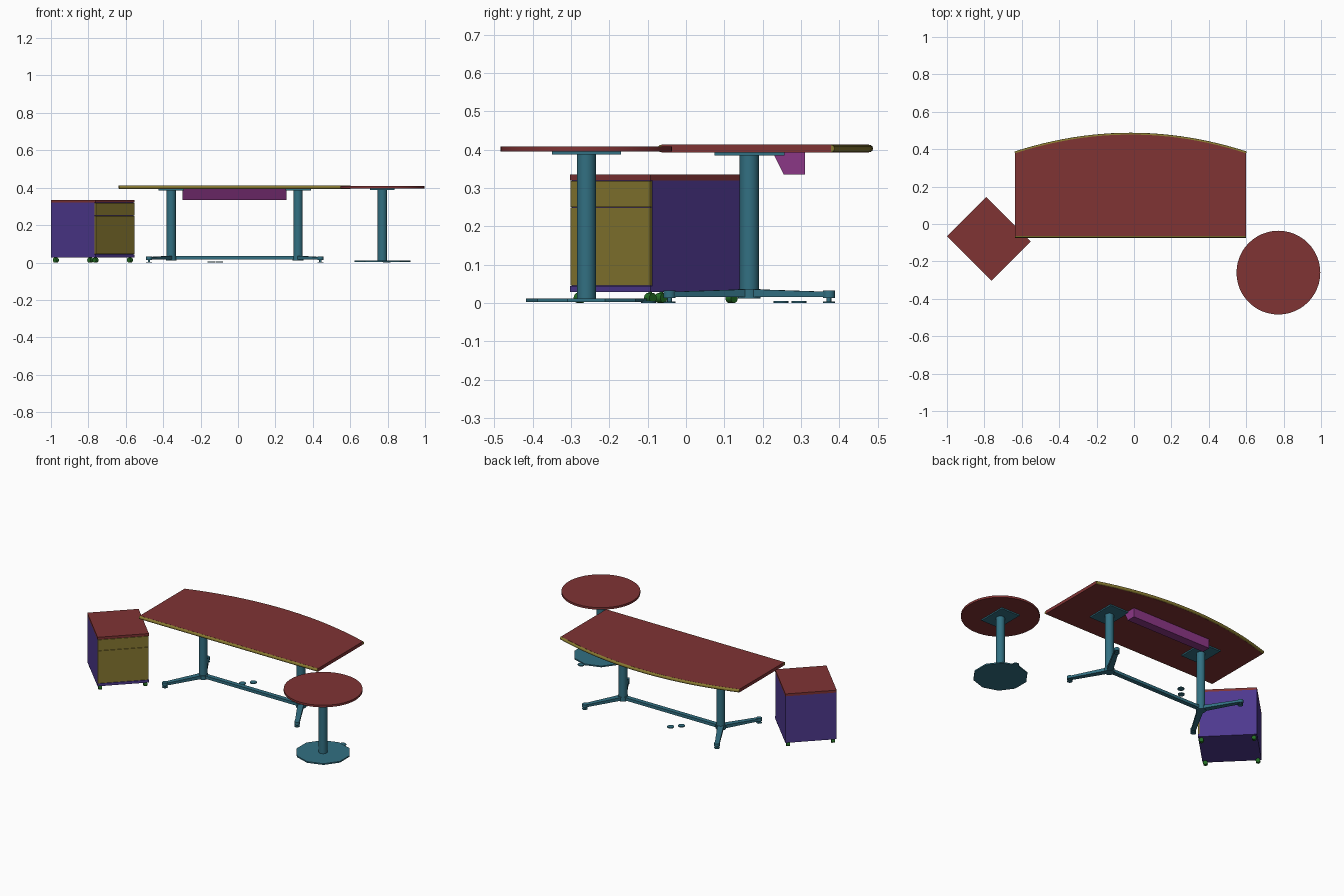
import bpy, bmesh, math
from mathutils import Vector, Matrix

if "Cube" in bpy.data.objects:
    bpy.data.objects.remove(bpy.data.objects["Cube"])


def material(name, rgb):
    m = bpy.data.materials.new(name)
    m.use_nodes = True
    m.diffuse_color = (*rgb, 1)
    m.node_tree.nodes["Principled BSDF"].inputs["Base Color"].default_value = (*rgb, 1)
    return m


RED = material("red_board", (0.215, 0.033, 0.034))
OLIVE = material("olive_trim", (0.245, 0.19, 0.03))
TEAL = material("teal_metal", (0.032, 0.162, 0.223))
PURPLE = material("purple_cabinet", (0.075, 0.04, 0.27))
MAGENTA = material("magenta_tray", (0.26, 0.038, 0.24))
GREEN = material("green_caster", (0.017, 0.15, 0.017))


def prism(name, outline, z0, z1, mat, matrix=None):
    """Extrude a flat outline from z0 to z1."""
    bm = bmesh.new()
    face = bm.faces.new([bm.verts.new((x, y, z0)) for x, y in outline])
    new = bmesh.ops.extrude_face_region(bm, geom=[face])["geom"]
    bmesh.ops.translate(bm, vec=(0, 0, z1 - z0),
                        verts=[v for v in new if isinstance(v, bmesh.types.BMVert)])
    bmesh.ops.recalc_face_normals(bm, faces=bm.faces)
    mesh = bpy.data.meshes.new(name)
    bm.to_mesh(mesh)
    bm.free()
    mesh.materials.append(mat)
    ob = bpy.data.objects.new(name, mesh)
    bpy.context.collection.objects.link(ob)
    if matrix:
        ob.matrix_world = matrix
    return ob


def block(name, x0, x1, y0, y1, z0, z1, mat, matrix=None):
    return prism(name, [(x0, y0), (x1, y0), (x1, y1), (x0, y1)], z0, z1, mat, matrix)


def smooth(ob):
    bpy.ops.object.select_all(action='DESELECT')
    ob.select_set(True)
    bpy.context.view_layer.objects.active = ob
    bpy.ops.object.shade_smooth_by_angle(angle=math.radians(40))


def disc(name, x, y, r, z0, z1, mat, sides=24, matrix=None):
    """Upright cylinder; many-sided ones are shaded smooth."""
    pts = [(x + r * math.sin(i * math.tau / sides), y + r * math.cos(i * math.tau / sides))
           for i in range(sides)]
    ob = prism(name, pts, z0, z1, mat, matrix)
    if sides > 10:
        smooth(ob)
    return ob


def tube(name, points, radius, mat):
    """Round trim swept along a path."""
    cu = bpy.data.curves.new(name, 'CURVE')
    cu.dimensions = '3D'
    cu.bevel_depth = radius
    cu.bevel_resolution = 3
    cu.use_fill_caps = True
    sp = cu.splines.new('POLY')
    sp.points.add(len(points) - 1)
    for p, co in zip(sp.points, points):
        p.co = (*co, 1)
    cu.materials.append(mat)
    ob = bpy.data.objects.new(name, cu)
    bpy.context.collection.objects.link(ob)
    bpy.ops.object.select_all(action='DESELECT')
    ob.select_set(True)
    bpy.context.view_layer.objects.active = ob
    bpy.ops.object.convert(target='MESH')
    smooth(bpy.context.view_layer.objects.active)


# Desk top with a bowed back edge and rounded trim front and back
CX, HALF, FRONT, SIDE, BOW = -0.018, 0.618, -0.064, 0.378, 0.1
STEPS = 24
arc = []
for i in range(STEPS + 1):
    t = 1 - 2 * i / STEPS
    arc.append((CX + HALF * t, SIDE + BOW * (1 - t * t)))
front_edge = [(CX - HALF, FRONT), (CX + HALF, FRONT)]
prism("desk_top", front_edge + arc, 0.393, 0.413, RED)
tube("desk_back_trim", [(x, y, 0.403) for x, y in arc], 0.01, OLIVE)
tube("desk_front_trim", [(x, y, 0.403) for x, y in front_edge], 0.01, OLIVE)

# Desk legs: column, mounting plate, two splayed feet with glides
LEG_Y, REACH_X, REACH_Y = 0.165, 0.119, 0.208
for side, label in ((-1, "right"), (1, "left")):
    x = CX + side * 0.339
    disc(label + "_column", x, LEG_Y, 0.025, 0.014, 0.386, TEAL)
    disc(label + "_hub", x, LEG_Y, 0.029, 0.011, 0.036, TEAL)
    block(label + "_mounting_plate", x - 0.068, x + 0.068, 0.075, 0.257, 0.385, 0.393, TEAL)
    for dy, end in ((-1, "front"), (1, "back")):
        name = label + "_" + end
        direction = Vector((side * REACH_X, dy * REACH_Y))
        length = direction.length
        place = (Matrix.Translation((x, LEG_Y, 0))
                 @ Matrix.Rotation(math.atan2(direction.y, direction.x), 4, 'Z'))
        foot = prism(name + "_foot", [(0, -0.018), (length, -0.013), (length, 0.013), (0, 0.018)],
                     0.015, 0.036, TEAL, place)
        for v in foot.data.vertices:
            if v.co.x > length / 2 and v.co.z > 0.03:
                v.co.z = 0.029
        tx, ty = x + direction.x, LEG_Y + direction.y
        disc(name + "_foot_tip", tx, ty, 0.016, 0.013, 0.032, TEAL, 16)
        disc(name + "_glide_stem", tx, ty, 0.006, 0.003, 0.015, TEAL, 12)
        disc(name + "_glide", tx, ty, 0.016, 0, 0.004, TEAL, 12)
block("cross_bar", CX - 0.339, CX + 0.339, LEG_Y - 0.014, LEG_Y + 0.014, 0.017, 0.035, TEAL)

# Loose glides on the floor
for i, (x, y) in enumerate([(-0.142, 0.248), (-0.1, 0.295), (0.795, -0.098)]):
    disc("floor_glide_%d" % (i + 1), x, y, 0.02, 0, 0.005, TEAL, 12)

# Cable tray: sloped profile swept along x
tray_axes = Matrix(((0, 0, 1, 0), (1, 0, 0, 0), (0, 1, 0, 0), (0, 0, 0, 1)))
prism("cable_tray", [(0.226, 0.393), (0.255, 0.335), (0.31, 0.335), (0.31, 0.393)],
      -0.297, 0.26, MAGENTA, tray_axes)

# Round side table
RX, RY = 0.772, -0.26
disc("round_top", RX, RY, 0.224, 0.395, 0.408, RED, 48)
block("round_mounting_plate", RX - 0.065, RX + 0.065, RY - 0.09, RY + 0.09, 0.387, 0.395, TEAL)
disc("round_column", RX, RY, 0.025, 0.01, 0.389, TEAL)
disc("round_base", RX, RY, 0.158, 0.003, 0.011, TEAL, 10)

# Drawer cabinet turned 45 degrees; local -y is the drawer side
W, D = 0.148, 0.168
turn = Matrix.Translation((-0.776, -0.079, 0)) @ Matrix.Rotation(math.radians(45), 4, 'Z')
block("cabinet_body", -W, W, -D + 0.008, D, 0.028, 0.32, PURPLE, turn)
block("cabinet_plinth", -W, W, -D, -D + 0.008, 0.028, 0.044, PURPLE, turn)
block("cabinet_top", -W, W, -D, D, 0.32, 0.335, RED, turn)
for name, z0, z1 in (("lower_drawer", 0.046, 0.249), ("upper_drawer", 0.251, 0.318)):
    block(name, -W + 0.002, W - 0.002, -D, -D + 0.009, z0, z1, OLIVE, turn)

# Casters at the cabinet corners
wheel_turn = Matrix.Rotation(math.pi / 2, 4, 'Y')
for sx, xl in ((-1, "right"), (1, "left")):
    for sy, yl in ((-1, "front"), (1, "back")):
        cx, cy = sx * (W - 0.018), sy * (D - 0.018)
        disc(xl + yl + "_caster_stem", cx, cy, 0.005, 0.013, 0.03, GREEN, 12, turn)
        disc(xl + yl + "_caster_wheel", 0, 0, 0.013, -0.01, 0.01, GREEN, 16,
             turn @ Matrix.Translation((cx, cy, 0.013)) @ wheel_turn)
